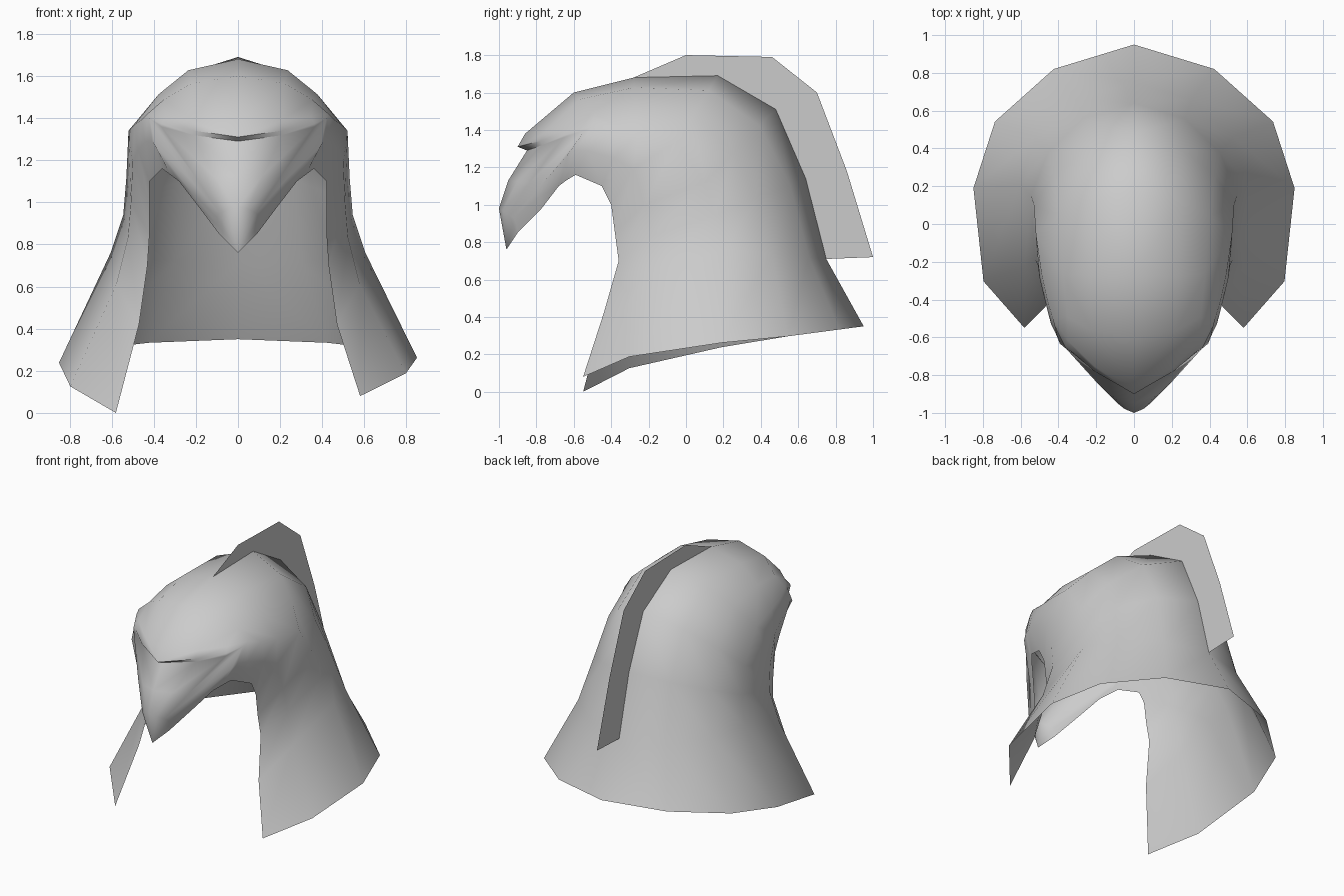
import bpy, bmesh
from math import sin, cos, radians

cube = bpy.data.objects.get("Cube")
if cube:
    bpy.data.objects.remove(cube)

grey = bpy.data.materials.new("plain grey")
grey.use_nodes = True
colour = (0.6, 0.6, 0.6, 1)
grey.diffuse_color = colour
grey.node_tree.nodes["Principled BSDF"].inputs["Base Color"].default_value = colour

# Centre line (y, z): beak tip, brow lip, crown, nape, rear rim
ridge = [(-.96, .76), (-1, .98), (-.95, 1.13), (-.85, 1.29), (-.9, 1.31),
         (-.86, 1.38), (-.6, 1.6), (-.28, 1.68), (.17, 1.69), (.48, 1.51),
         (.64, 1.14), (.75, .71), (.95, .35)]

# Widest line of each section
side = [(0, -.96, .76), (.1, -.92, .93), (.23, -.77, 1.11), (.42, -.54, 1.4),
        (.42, -.54, 1.4), (.43, -.5, 1.42), (.46, -.4, 1.39), (.49, -.26, 1.37),
        (.52, -.05, 1.34), (.53, .1, 1.12), (.545, .15, .94), (.605, .21, .76),
        (.85, .19, .25)]

# Border of the face opening
border = [(0, -.96, .76), (.09, -.9, .85), (.18, -.78, .97), (.28, -.68, 1.1),
          (.28, -.68, 1.1), (.32, -.64, 1.13), (.36, -.59, 1.16), (.42, -.45, 1.1),
          (.42, -.4, 1), (.42, -.38, .85), (.43, -.36, .7), (.47, -.44, .42),
          (.58, -.55, .04)]

# How pointed each section is (0 is round, 1 is straight)
point = [.35] * 4 + [.55, .45] + [.1] * 2 + [.25] * 2 + [.1] * 3

# How far the temples are drawn in
pinch = [0] * 5 + [.2] + [.35] * 3 + [.2, .1, 0, 0]


def finish(name, bm):
    mesh = bpy.data.meshes.new(name)
    bmesh.ops.recalc_face_normals(bm, faces=bm.faces)
    bm.to_mesh(mesh)
    bm.free()
    mesh.materials.append(grey)
    ob = bpy.data.objects.new(name, mesh)
    bpy.context.collection.objects.link(ob)
    return ob


def section(c, s, e, k, p, sign):
    """Points from the centre line round the side to the opening."""
    pts = []
    for deg in (0, 30, 60, 90):
        t = radians(deg)
        f = (1 - k) * (1 - cos(t)) + k * sin(t)
        x = s[0] * (sin(t) - p * sin(t) ** 4 * cos(t))
        pts.append((x, c[0] + (s[1] - c[0]) * f, c[1] + (s[2] - c[1]) * f))
    for w in (2 / 3, 1):
        pts.append((s[0] + (e[0] - s[0]) * w ** 4,
                    s[1] + (e[1] - s[1]) * w, s[2] + (e[2] - s[2]) * w ** 2))
    return [(sign * x, y, z) for x, y, z in pts]


# Hood shell, both halves
bm = bmesh.new()
for sign in (1, -1):
    rows = [section(*parts, sign) for parts in zip(ridge, side, border, point, pinch)]
    # The rim hangs a little lower on one side
    rows[-1] = [(x, y, z + sign * .04 * max(0, (.5 - y) / 1.05)) for x, y, z in rows[-1]]
    grid = [[bm.verts.new(p) for p in row] for row in rows]
    for a, b in zip(grid, grid[1:]):
        for i in range(len(a) - 1):
            bm.faces.new((a[i], a[i + 1], b[i + 1], b[i]))
bmesh.ops.remove_doubles(bm, verts=bm.verts, dist=.002)
hood = finish("bird_head_hood", bm)
bpy.ops.object.select_all(action='DESELECT')
hood.select_set(True)
bpy.context.view_layer.objects.active = hood
bpy.ops.object.shade_smooth_by_angle(angle=radians(70))

# Flat crest standing on the crown and nape
outer = [(0, 1.8), (.46, 1.79), (.7, 1.6), (.86, 1.18), (1, .72)]
bm = bmesh.new()
bm.faces.new([bm.verts.new((0, y, z)) for y, z in outer + ridge[11:6:-1]])
finish("crest", bm)
